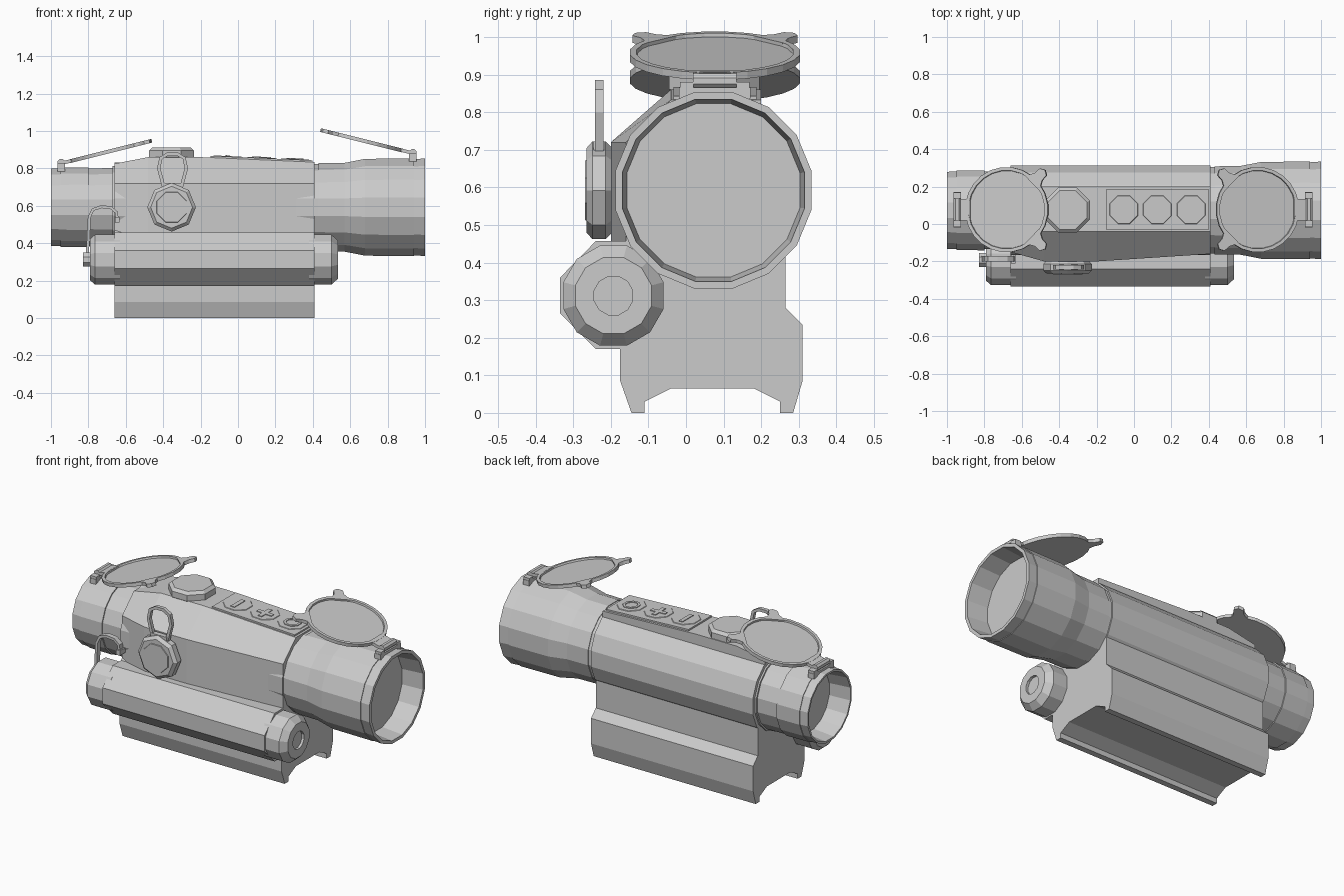
import bpy, bmesh
from math import sin, cos, pi, radians
from mathutils import Matrix, Vector

if "Cube" in bpy.data.objects:
    bpy.data.objects.remove(bpy.data.objects["Cube"])

grey = bpy.data.materials.new("neutral_grey")
grey.use_nodes = True
COLOUR = (0.6, 0.6, 0.6, 1)
grey.diffuse_color = COLOUR
grey.node_tree.nodes["Principled BSDF"].inputs["Base Color"].default_value = COLOUR

CY, CZ = 0.073, 0.592          # optical axis
ALONG_X = Matrix(((0, 0, 1), (1, 0, 0), (0, 1, 0))).to_4x4()   # local z -> world x
ALONG_Y = Matrix(((1, 0, 0), (0, 0, -1), (0, 1, 0))).to_4x4()  # local z -> world -y


def finish(name, bm, matrix=Matrix()):
    bmesh.ops.remove_doubles(bm, verts=bm.verts[:], dist=1e-5)
    bmesh.ops.recalc_face_normals(bm, faces=bm.faces[:])
    mesh = bpy.data.meshes.new(name)
    bm.to_mesh(mesh)
    bm.free()
    mesh.transform(matrix)
    mesh.materials.append(grey)
    ob = bpy.data.objects.new(name, mesh)
    bpy.context.collection.objects.link(ob)
    return ob


def loft(name, sections, matrix=Matrix(), closed=False):
    """Bridge equal-length loops of points; cap the ends unless closed."""
    bm = bmesh.new()
    loops = [[bm.verts.new(p) for p in s] for s in sections]
    pairs = list(zip(loops, loops[1:]))
    if closed:
        pairs.append((loops[-1], loops[0]))
    else:
        bm.faces.new(loops[0])
        bm.faces.new(loops[-1])
    for a, b in pairs:
        for i in range(len(a)):
            j = (i + 1) % len(a)
            bm.faces.new((a[i], a[j], b[j], b[i]))
    return finish(name, bm, matrix)


def lathe(name, profile, sides, matrix=Matrix()):
    """Turn (height, radius) points about local z, flats facing the axes."""
    rings = []
    for h, r in profile:
        r = max(r, 0.0004)
        angles = [(i + 0.5) * 2 * pi / sides for i in range(sides)]
        rings.append([(r * cos(a), r * sin(a), h) for a in angles])
    return loft(name, rings, matrix)


def prism(name, points, low, high, matrix=Matrix()):
    return loft(name, [[(u, v, w) for u, v in points] for w in (low, high)], matrix)


def box(name, centre, size, matrix=Matrix()):
    bm = bmesh.new()
    bmesh.ops.create_cube(bm, size=1)
    bmesh.ops.scale(bm, vec=size, verts=bm.verts[:])
    return finish(name, bm, matrix @ Matrix.Translation(centre))


def strap(name, path, y, width, thick):
    """Flat band following a path in the xz plane."""
    pts = [Vector(p) for p in path]
    rings = []
    for i, p in enumerate(pts):
        d = (pts[min(i + 1, len(pts) - 1)] - pts[max(i - 1, 0)]).normalized()
        n = Vector((-d.y, d.x)) * thick / 2
        rings.append([(p.x + s * n.x, y + t * width / 2, p.y + s * n.y)
                      for s, t in ((-1, -1), (1, -1), (1, 1), (-1, 1))])
    return loft(name, rings)


axis = Matrix.Translation((0, CY, CZ)) @ ALONG_X

# Main tube, eyepiece and objective bell
lathe("main_tube", [(-0.66, 0), (-0.66, 0.244), (0.41, 0.244), (0.41, 0)], 16, axis)
lathe("eyepiece", [(-0.87, 0), (-0.87, 0.185), (-1, 0.198), (-1, 0.21), (-0.95, 0.212),
                   (-0.95, 0.216), (-0.8, 0.218), (-0.8, 0.211), (-0.67, 0.214),
                   (-0.67, 0.224), (-0.6, 0.224), (-0.6, 0)], 16, axis)
lathe("objective_bell", [(0.35, 0), (0.35, 0.236), (0.43, 0.236), (0.43, 0.24), (0.57, 0.242),
                         (0.68, 0.264), (0.94, 0.266), (0.94, 0.262), (1, 0.266),
                         (1, 0.247), (0.87, 0.235), (0.87, 0)], 16, axis)

# Housing with a bulged front wall and a raised sloping top
housing = []
for x, front, top in ((-0.66, -0.15, 0.825), (-0.48, -0.2, 0.86),
                      (-0.2, -0.2, 0.86), (0.41, -0.16, 0.833)):
    housing.append([(x, front, 0.44), (x, front, 0.72), (x, -0.04, top),
                    (x, 0.2, top), (x, 0.2, 0.5), (x, 0.05, 0.44)])
loft("housing", housing)

# Rail mount below the tube
mount = [(-0.145, 0), (-0.11, 0), (-0.11, 0.03), (-0.04, 0.065), (0.18, 0.065), (0.25, 0.03),
         (0.25, 0), (0.285, 0), (0.31, 0.085), (0.31, 0.235), (0.265, 0.28), (0.265, 0.47),
         (-0.15, 0.47), (-0.175, 0.44), (-0.175, 0.085)]
prism("rail_mount", mount, -0.66, 0.41, ALONG_X)

# Side battery tube with end caps
sleeve = [(-0.24, 0.17), (-0.335, 0.265), (-0.335, 0.36), (-0.24, 0.457),
          (-0.13, 0.457), (-0.13, 0.17)]
prism("side_tube_sleeve", sleeve, -0.66, 0.41, ALONG_X)
side_axis = Matrix.Translation((0, -0.193, 0.312)) @ ALONG_X
lathe("side_tube_front_cap", [(0.38, 0), (0.38, 0.138), (0.5, 0.138), (0.535, 0.105),
                              (0.535, 0.053), (0.52, 0.053), (0.52, 0)], 12, side_axis)
lathe("side_tube_rear_cap", [(-0.63, 0), (-0.63, 0.138), (-0.765, 0.138), (-0.79, 0.115),
                             (-0.79, 0)], 12, side_axis)
lathe("rear_cap_knob", [(-0.78, 0), (-0.78, 0.04), (-0.83, 0.04), (-0.83, 0)], 8, side_axis)

# Adjustment turrets
turret = [(0, 0), (0, 0.115), (0.015, 0.13), (0.05, 0.13), (0.066, 0.112), (0.066, 0)]
lathe("top_turret", turret, 8, Matrix.Translation((-0.355, 0.075, 0.845)) @ ALONG_X
      @ ALONG_X.inverted())
side_turret = Matrix.Translation((-0.355, -0.199, 0.592)) @ ALONG_Y
lathe("side_turret", turret + [], 8, side_turret @ Matrix.Rotation(pi / 8, 4, "Z"))
lathe("side_turret_face", [(0.06, 0), (0.06, 0.09), (0.07, 0.085), (0.07, 0)], 8, side_turret)

# Retaining straps
strap("turret_strap", [(-0.395, 0.69), (-0.405, 0.73), (-0.424, 0.8), (-0.412, 0.855),
                       (-0.375, 0.877), (-0.325, 0.877), (-0.288, 0.855), (-0.276, 0.8),
                       (-0.295, 0.73), (-0.305, 0.69)], -0.231, 0.022, 0.018)
box("turret_strap_clip", (-0.35, -0.231, 0.705), (0.1, 0.03, 0.035))
strap("rear_cap_strap", [(-0.81, 0.3), (-0.8, 0.42), (-0.795, 0.54), (-0.775, 0.58),
                         (-0.73, 0.595), (-0.68, 0.59), (-0.65, 0.565), (-0.645, 0.515)],
      -0.185, 0.03, 0.016)
box("rear_cap_strap_clip", (-0.645, -0.175, 0.525), (0.025, 0.07, 0.03))

# Button pad following the slope of the housing top
slope = Matrix.Translation((0.125, 0.077, 0.851)) @ Matrix.Rotation(0.044, 4, "Y")
box("button_pad", (0, 0, -0.005), (0.545, 0.22, 0.018), slope)
for i, kind in enumerate(("minus", "plus", "ring")):
    place = slope @ Matrix.Translation(((i - 1) * 0.18, 0, 0))
    lathe(kind + "_button", [(0, 0), (0, 0.086), (0.007, 0.08), (0.007, 0)], 8, place)
    if kind == "ring":
        lathe("ring_mark", [(0.005, 0.05), (0.011, 0.05), (0.011, 0.035), (0.005, 0.035)],
              8, place)
    else:
        box(kind + "_mark_bar", (0, 0, 0.008), (0.025, 0.1, 0.006), place)
        if kind == "plus":
            box("plus_mark_cross", (0, 0, 0.008), (0.1, 0.025, 0.006), place)

# Opened flip covers; side is the direction from the hinge to the free edge
for name, x, z, side, hinge_x, hinge_z in (("rear", -0.68, 0.893, 1, -0.945, 0.83),
                                           ("front", 0.66, 0.95, -1, 0.935, 0.883)):
    tilt = (Matrix.Translation((x, 0.077, z))
            @ Matrix.Rotation(-side * radians(14), 4, "Y"))
    lathe(name + "_cover", [(-0.01, 0), (-0.01, 0.228), (0.01, 0.228), (0.01, 0.21),
                            (0, 0.208), (0, 0)], 24, tilt)
    for s in (-1, 1):
        turn = Matrix.Rotation(s * radians(45) if side > 0 else pi - s * radians(45), 4, "Z")
        prism(name + "_cover_ear", [(0.2, -0.055), (0.25, -0.028), (0.285, -0.026),
                                    (0.3, 0), (0.285, 0.026), (0.25, 0.028), (0.2, 0.055)],
              -0.01, 0.01, tilt @ turn)
        box(name + "_hinge_lug", (hinge_x, 0.077 + s * 0.075, hinge_z - 0.025),
            (0.04, 0.035, 0.045))
    box(name + "_hinge_arm", (-side * 0.235, 0, 0), (0.07, 0.115, 0.018), tilt)
    pin = Matrix.Translation((hinge_x, 0.077, hinge_z)) @ ALONG_Y
    lathe(name + "_hinge_pin", [(-0.058, 0), (-0.058, 0.021), (0.058, 0.021), (0.058, 0)],
          8, pin)
    box(name + "_hinge_base", (hinge_x, 0.077, hinge_z - 0.032), (0.04, 0.19, 0.03))
